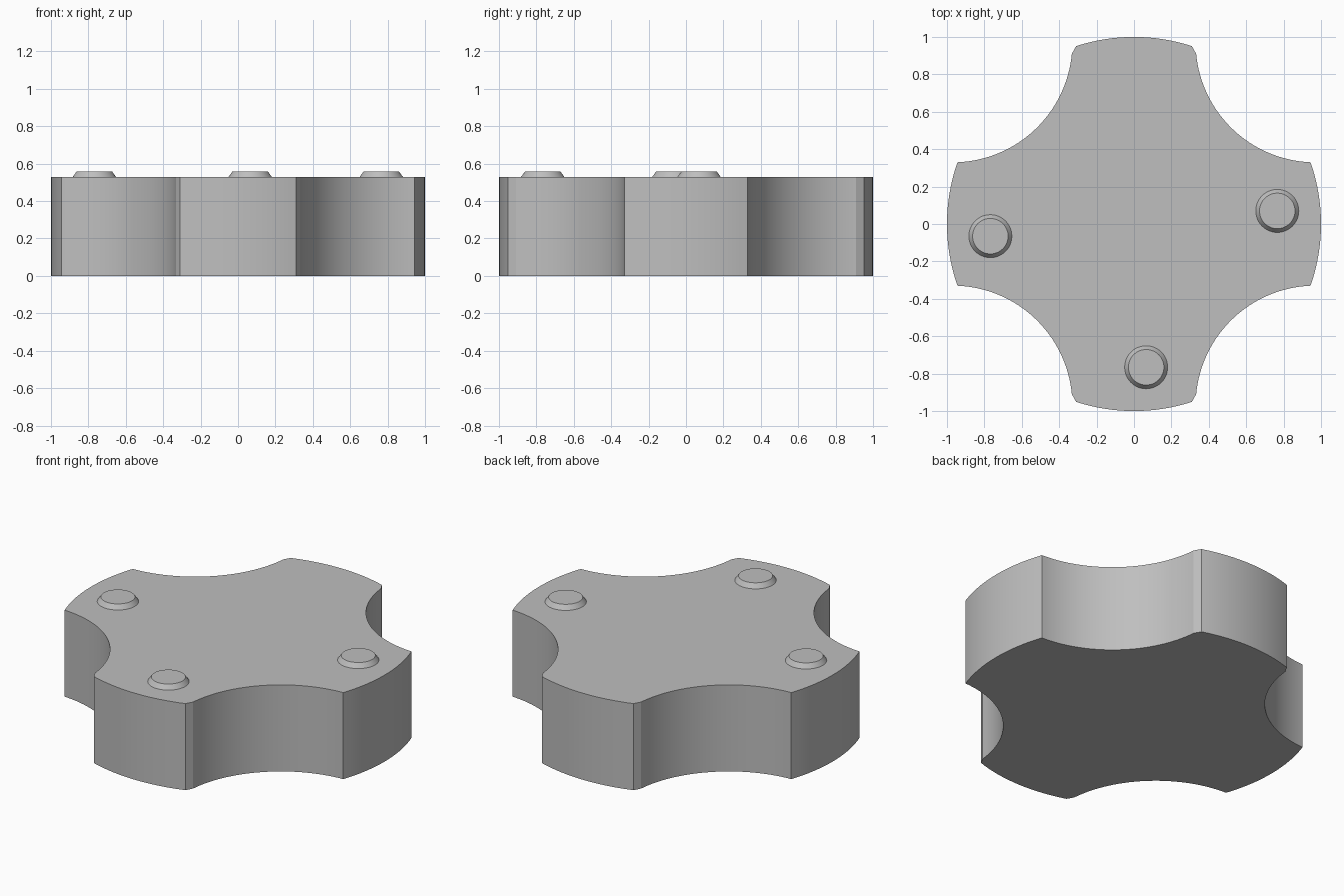
import bpy, bmesh, math

if "Cube" in bpy.data.objects:
    bpy.data.objects.remove(bpy.data.objects["Cube"])

grey = bpy.data.materials.new("plain grey")
grey.diffuse_color = (0.52, 0.52, 0.52, 1)
grey.use_nodes = True
grey.node_tree.nodes["Principled BSDF"].inputs["Base Color"].default_value = grey.diffuse_color


def finish(bm, name):
    bmesh.ops.recalc_face_normals(bm, faces=bm.faces[:])
    mesh = bpy.data.meshes.new(name)
    bm.to_mesh(mesh)
    bm.free()
    mesh.materials.append(grey)
    obj = bpy.data.objects.new(name, mesh)
    bpy.context.collection.objects.link(obj)
    bpy.ops.object.select_all(action='DESELECT')
    obj.select_set(True)
    bpy.context.view_layer.objects.active = obj
    bpy.ops.object.shade_smooth_by_angle(angle=math.radians(20))
    return obj


def arc(cx, cy, r, a0, a1, n):
    return [(cx + r * math.cos(a0 + (a1 - a0) * i / n),
             cy + r * math.sin(a0 + (a1 - a0) * i / n)) for i in range(n + 1)]


# Body outline: one quarter, from the side lobe to the back lobe
c = 0.97
r = math.hypot(c - 0.944, c - 0.33)
tip = math.atan2(0.33, 0.944)
quarter = arc(0, 0, 1, 0, tip, 8)
quarter += arc(c, c, r, math.atan2(0.33 - c, 0.944 - c),
               math.atan2(0.91 - c, 0.333 - c) - 2 * math.pi, 32)[1:] \
    if math.atan2(0.91 - c, 0.333 - c) > 0 else \
    arc(c, c, r, math.atan2(0.33 - c, 0.944 - c),
        math.atan2(0.91 - c, 0.333 - c), 32)[1:]
# Small chamfer, then the rounded end of the back lobe
quarter += arc(0, 0, 1, math.atan2(0.952, 0.31), math.pi / 2, 8)

# Mirror the quarter into the full outline
half = quarter + [(-x, y) for x, y in reversed(quarter[:-1])]
outline = half + [(x, -y) for x, y in reversed(half[1:-1])]

bm = bmesh.new()
base = bm.faces.new([bm.verts.new((x, y, 0)) for x, y in outline])
top = bmesh.ops.extrude_face_region(bm, geom=[base], use_keep_orig=True)
bmesh.ops.translate(bm, vec=(0, 0, 0.53),
                    verts=[v for v in top["geom"] if isinstance(v, bmesh.types.BMVert)])
finish(bm, "body")

# Tapered studs on three of the lobes
for i, (x, y) in enumerate([(-0.768, -0.065), (0.766, 0.07), (0.065, -0.766)]):
    bm = bmesh.new()
    bmesh.ops.create_cone(bm, cap_ends=True, segments=48, radius1=0.115,
                          radius2=0.095, depth=0.028)
    bmesh.ops.translate(bm, vec=(x, y, 0.544), verts=bm.verts[:])
    finish(bm, f"stud_{i + 1}")
